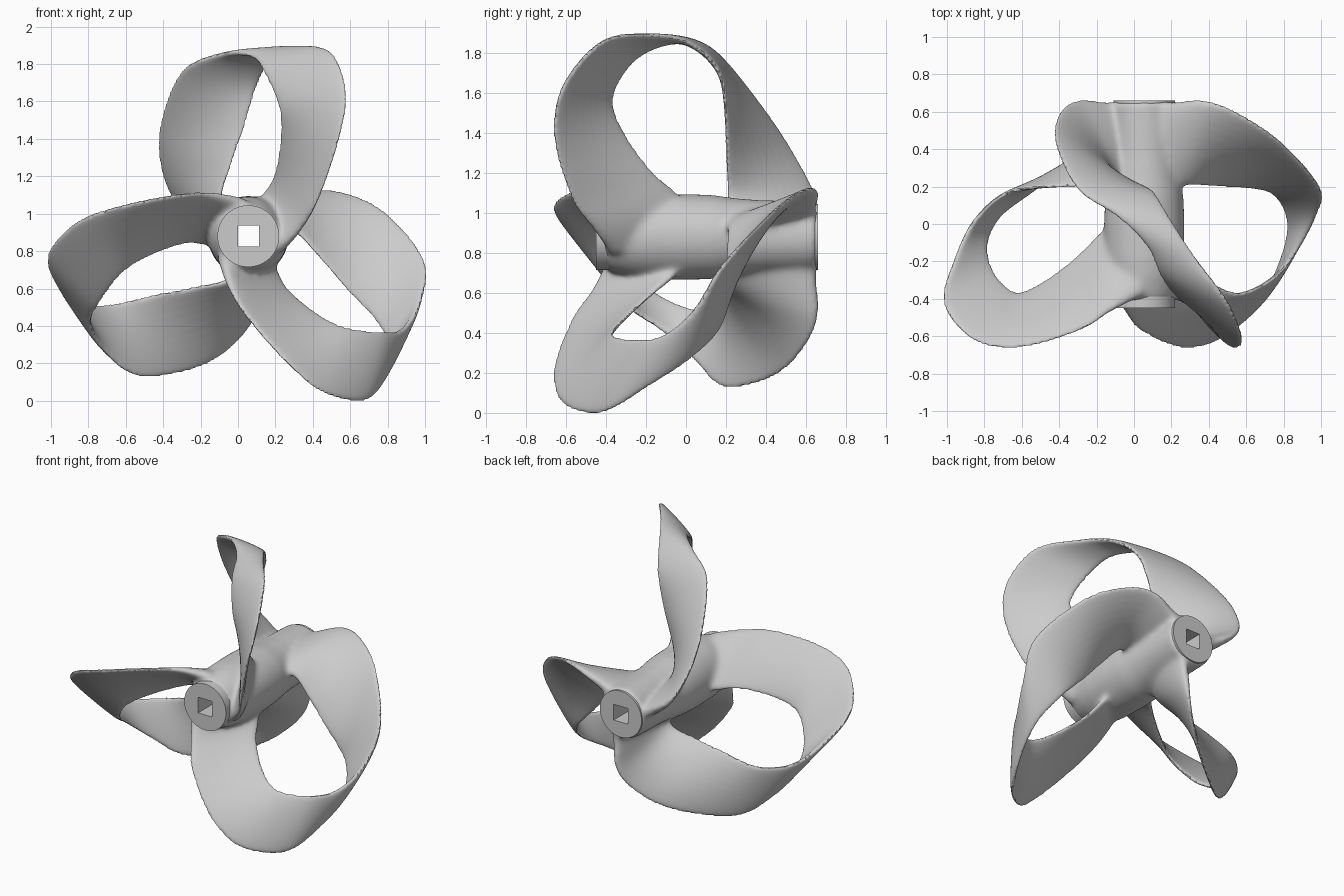
import bpy, bmesh, math
from mathutils import Vector

if "Cube" in bpy.data.objects:
    bpy.data.objects.remove(bpy.data.objects["Cube"])

AXIS = Vector((0.055, 0, 0.88))   # shaft line runs along y

# The two rims of one looped blade, from front root over the tip to rear root
RIM_A = [(.22, -.38, .79), (.34, -.47, .92), (.43, -.575, 1.08), (.535, -.66, 1.38),
         (.58, -.615, 1.64), (.505, -.42, 1.86), (.33, -.18, 1.89), (.20, .02, 1.845),
         (.11, .165, 1.70), (.04, .195, 1.48), (-.04, .20, 1.25), (-.09, .20, 1.08),
         (-.06, .19, .95)]
RIM_B = [(.10, .0, 1.02), (.14, -.05, 1.11), (.20, -.18, 1.22), (.23, -.32, 1.42),
         (.215, -.365, 1.58), (.14, -.27, 1.75), (.07, -.12, 1.84), (-.09, .04, 1.855),
         (-.30, .185, 1.765), (-.415, .41, 1.49), (-.415, .56, 1.26), (-.32, .655, 1.06),
         (-.10, .655, .90)]


def smooth_path(points, sub=7):
    p = [Vector(q) - AXIS for q in points]
    p = [2 * p[0] - p[1]] + p + [2 * p[-1] - p[-2]]
    out = []
    for i in range(1, len(p) - 2):
        a, b, c, d = p[i - 1:i + 3]
        for k in range(sub):
            t = k / sub
            out.append(.5 * (2 * b + (c - a) * t + (2 * a - 5 * b + 4 * c - d) * t * t
                             + (3 * b - a - 3 * c + d) * t ** 3))
    return out + [p[-2]]


def loft(name, rings, smooth=True):
    bm = bmesh.new()
    rows = [[bm.verts.new(v) for v in ring] for ring in rings]
    n = len(rows[0])
    for r, s in zip(rows, rows[1:]):
        for j in range(n):
            bm.faces.new((r[j], r[(j + 1) % n], s[(j + 1) % n], s[j]))
    bm.faces.new(rows[0])
    bm.faces.new(rows[-1])
    bmesh.ops.recalc_face_normals(bm, faces=bm.faces)
    mesh = bpy.data.meshes.new(name)
    bm.to_mesh(mesh)
    bm.free()
    for f in mesh.polygons:
        f.use_smooth = smooth
    ob = bpy.data.objects.new(name, mesh)
    ob.location = AXIS
    bpy.context.collection.objects.link(ob)
    return ob


def lathe(name, profile):
    return loft(name, [[Vector((r * math.cos(t), y, r * math.sin(t)))
                        for t in (math.tau * j / 64 for j in range(64))] for y, r in profile])


def activate(*obs):
    bpy.ops.object.select_all(action='DESELECT')
    for ob in obs:
        ob.select_set(True)
    bpy.context.view_layer.objects.active = obs[0]


def apply(ob, kind, **settings):
    mod = ob.modifiers.new(kind.lower(), kind)
    for key, value in settings.items():
        setattr(mod, key, value)
    activate(ob)
    bpy.ops.object.modifier_apply(modifier=mod.name)


def bore(ob, h):
    cutter = loft("shaft_hole_cutter", [[Vector((x, y, z)) for x, z in
                  ((-h, -h), (h, -h), (h, h), (-h, h))] for y in (-.8, .8)], False)
    cutter.hide_render = True
    apply(ob, 'BOOLEAN', operation='DIFFERENCE', solver='EXACT', object=cutter)
    bpy.data.objects.remove(cutter)


# Blade: lens-shaped section swept between the rims, thicker at both roots
a, b = smooth_path(RIM_A), smooth_path(RIM_B)
mid = [(p + q) / 2 for p, q in zip(a, b)]
N, SEC = len(mid), 28
rings = []
for i in range(N):
    tangent = mid[min(i + 1, N - 1)] - mid[max(i - 1, 0)]
    normal = (b[i] - a[i]).cross(tangent).normalized()
    half = .021 + .035 * math.exp(-(min(i, N - 1 - i) / 8) ** 2)
    ring = []
    for j in range(SEC):
        ang = math.tau * j / SEC
        s = math.sin(ang)
        off = math.copysign(abs(s) ** .7, s) * half
        ring.append(a[i].lerp(b[i], .5 - .5 * math.cos(ang)) + normal * off)
    rings.append(ring)
blades = [loft("blade", rings)]
for k in (1, 2):
    copy = blades[0].copy()
    copy.data = blades[0].data.copy()
    copy.rotation_euler.y = k * math.tau / 3
    bpy.context.collection.objects.link(copy)
    blades.append(copy)

# Hub body fused with the blades
body = lathe("hub_and_blades", [(-.41, .16), (-.36, .178), (-.28, .2), (-.18, .212), (0, .216),
                                (.14, .21), (.24, .195), (.36, .185), (.50, .182), (.655, .178)])
activate(body, *blades)
bpy.ops.object.join()
apply(body, 'REMESH', mode='VOXEL', voxel_size=.011, use_smooth_shade=True)

# Fillets: smooth strongly near the hub, lightly elsewhere
group = body.vertex_groups.new(name="fillet")
for v in body.data.vertices:
    r = math.hypot(v.co.x, v.co.z)
    w = max(0, min(1, (.36 - r) / .13))
    if w > 0:
        group.add([v.index], w, 'REPLACE')
apply(body, 'SMOOTH', factor=.5, iterations=40, vertex_group="fillet")
apply(body, 'SMOOTH', factor=.5, iterations=4)
bore(body, .058)

# Crisp sleeve showing as a round collar at both ends
sleeve = lathe("shaft_sleeve", [(-.45, .165), (.66, .165)])
bore(sleeve, .056)
for ob in (body, sleeve):
    activate(ob)
    bpy.ops.object.shade_smooth_by_angle(angle=math.radians(40))
